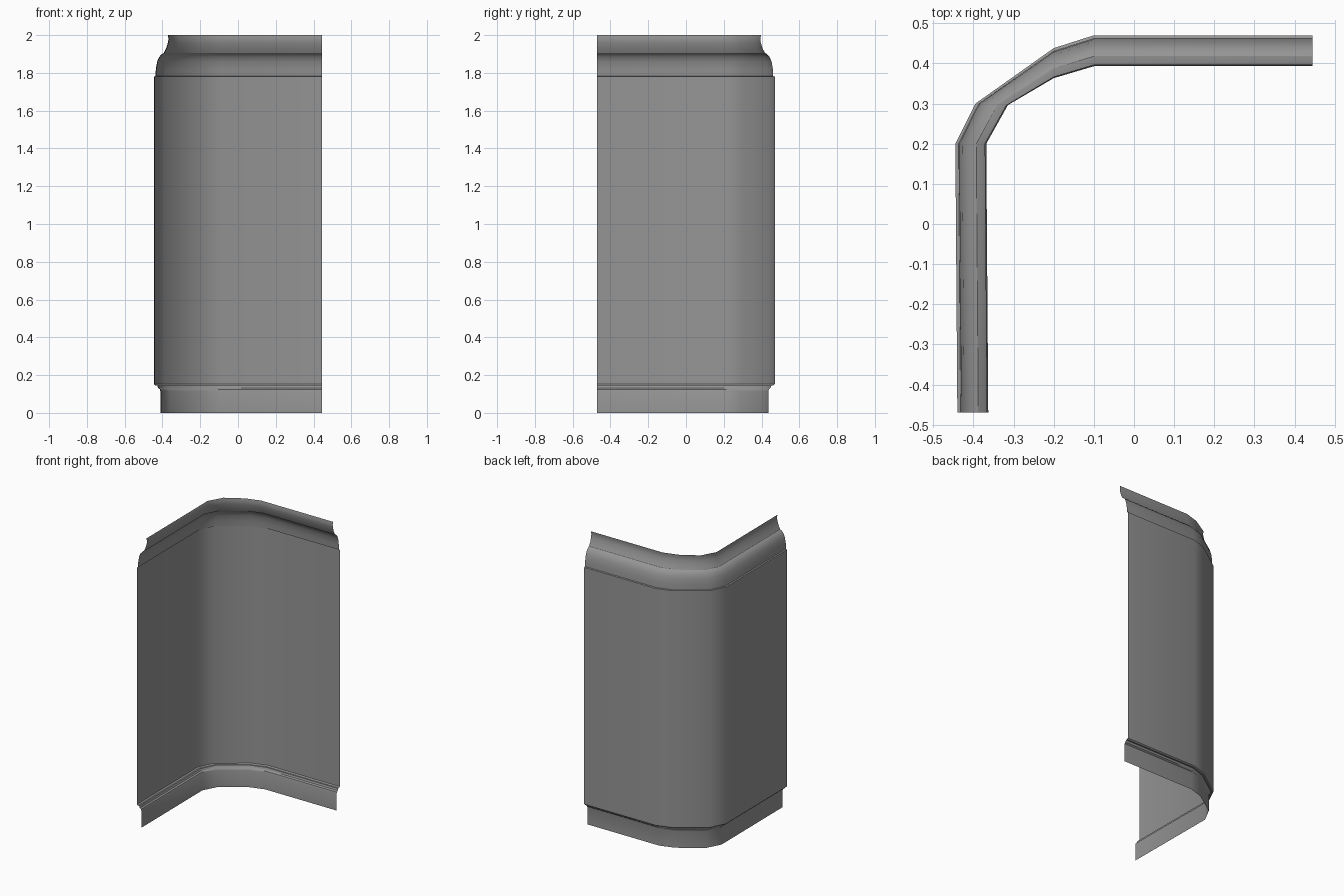
import bpy
import bmesh
import math

if "Cube" in bpy.data.objects:
    bpy.data.objects.remove(bpy.data.objects["Cube"], do_unlink=True)

# Plan of the outer face: (x, y, inward x, inward y)
path = [(-0.44, -0.47, 1, 0), (-0.445, 0.2, 1, 0), (-0.395, 0.3, 1.05, -0.05),
        (-0.2, 0.438, 0, -0.97), (-0.1, 0.47, 0, -1), (0.445, 0.47, 0, -1)]

# Moulding section: (inset from outer face, height)
profile = [(0.034, 0), (0.034, 0.115), (0.031, 0.125), (0.022, 0.132), (0.018, 0.145),
           (0.008, 0.145), (0, 0.152), (0, 1.78), (0.008, 1.783), (0.01, 1.82),
           (0.017, 1.86), (0.028, 1.885), (0.042, 1.9), (0.052, 1.905),
           (0.065, 1.93), (0.074, 1.96), (0.077, 1.98), (0.073, 2)]


def sweep(name, section, plan, material):
    bm = bmesh.new()
    rows = [[bm.verts.new((x + dx * d, y + dy * d, z)) for x, y, dx, dy in plan]
            for d, z in section]
    for low, high in zip(rows, rows[1:]):
        for i in range(len(plan) - 1):
            bm.faces.new((low[i + 1], low[i], high[i], high[i + 1]))
    mesh = bpy.data.meshes.new(name)
    bm.to_mesh(mesh)
    bm.free()
    mesh.materials.append(material)
    obj = bpy.data.objects.new(name, mesh)
    bpy.context.collection.objects.link(obj)
    bpy.ops.object.select_all(action="DESELECT")
    obj.select_set(True)
    bpy.context.view_layer.objects.active = obj
    bpy.ops.object.shade_smooth_by_angle(angle=math.radians(32))
    return obj


# Plain grey finish
grey = bpy.data.materials.new("plain_grey")
grey.use_nodes = True
colour = (0.3, 0.3, 0.3, 1)
grey.diffuse_color = colour
grey.node_tree.nodes["Principled BSDF"].inputs["Base Color"].default_value = colour

# Thin wall with plinth and cornice, wrapped round the corner
sweep("corner_wall_panel", profile, path, grey)
